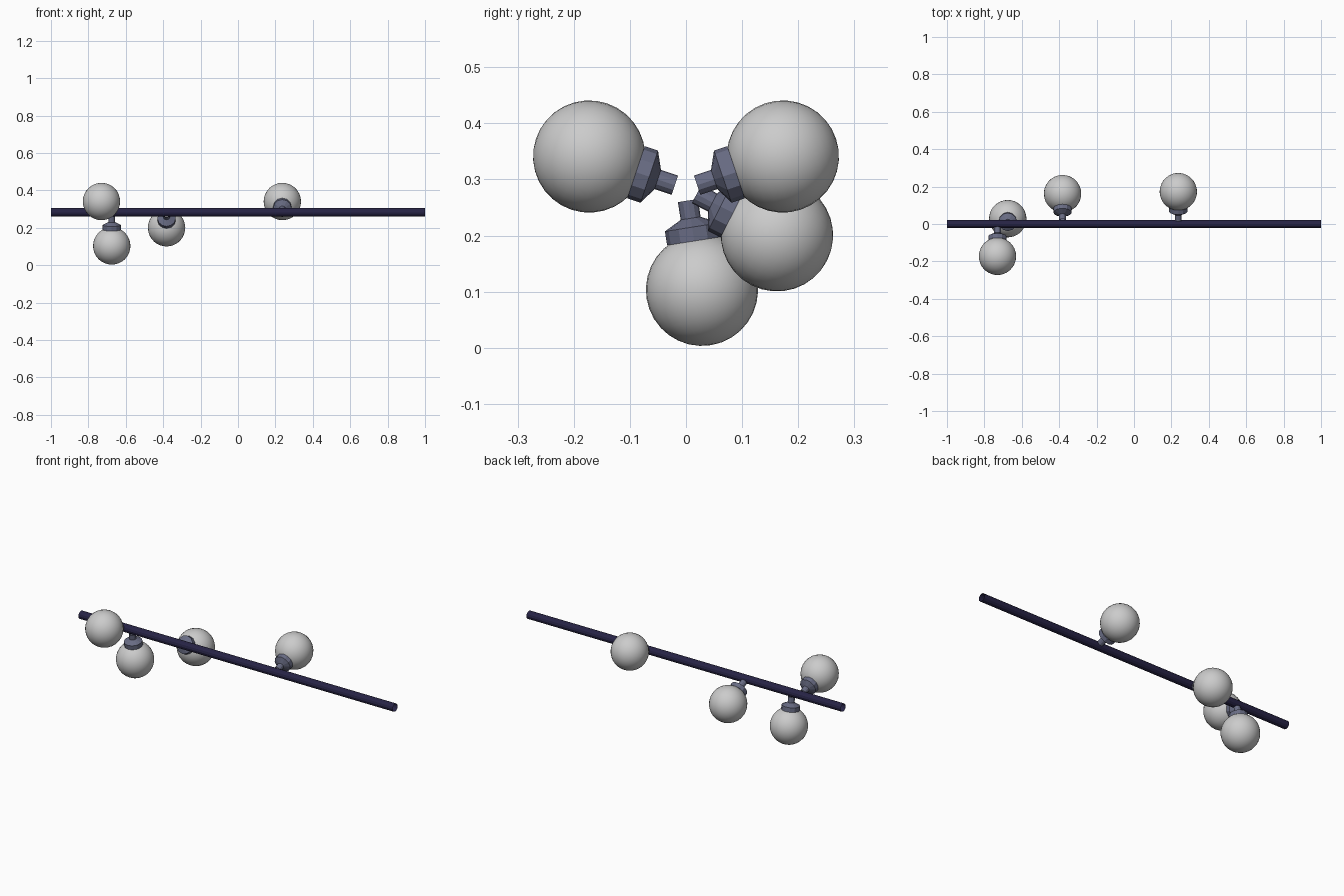
import bpy, bmesh
from math import radians, cos, sin, pi
from mathutils import Matrix, Vector

if "Cube" in bpy.data.objects:
    bpy.data.objects.remove(bpy.data.objects["Cube"])

ROD_Z = 0.283


def material(name, color):
    m = bpy.data.materials.new(name)
    m.diffuse_color = (*color, 1)
    m.use_nodes = True
    m.node_tree.nodes["Principled BSDF"].inputs["Base Color"].default_value = m.diffuse_color
    return m


def lathe(name, profile, sides, matrix, mat=None, smooth=False):
    """Revolve (radius, height) points around local z, leaving the ends open."""
    bm = bmesh.new()
    rings = [[bm.verts.new((r * cos(2 * pi * i / sides), r * sin(2 * pi * i / sides), h))
              for i in range(sides)] for r, h in profile]
    for a, b in zip(rings, rings[1:]):
        for i in range(sides):
            j = (i + 1) % sides
            bm.faces.new((a[i], a[j], b[j], b[i])).smooth = smooth
    mesh = bpy.data.meshes.new(name)
    bm.to_mesh(mesh)
    bm.free()
    ob = bpy.data.objects.new(name, mesh)
    ob.matrix_world = matrix
    bpy.context.collection.objects.link(ob)
    if mat:
        mesh.materials.append(mat)
    return ob


def globe(name, matrix):
    bm = bmesh.new()
    bmesh.ops.create_uvsphere(bm, u_segments=32, v_segments=16, radius=0.1)
    for f in bm.faces:
        f.smooth = True
    mesh = bpy.data.meshes.new(name)
    bm.to_mesh(mesh)
    bm.free()
    ob = bpy.data.objects.new(name, mesh)
    ob.matrix_world = matrix @ Matrix.Translation((0, 0, 0.182))
    bpy.context.collection.objects.link(ob)


navy = material("rod_navy", (0.02, 0.017, 0.06))
slate = material("socket_slate", (0.14, 0.15, 0.23))

# Open-ended rod along x
lathe("rod", [(0.0225, -1), (0.0225, 1)], 12,
      Matrix.Translation((0, 0, ROD_Z)) @ Matrix.Rotation(pi / 2, 4, 'Y'), navy)

# Lamps: position along the rod and angle around it (0 = back, 90 = up)
socket = [(0.018, 0.021), (0.018, 0.053), (0.049, 0.069), (0.049, 0.094)]
for n, (x, angle) in enumerate([(-0.73, 161.5), (-0.675, -81), (-0.382, -27), (0.237, 18.5)], 1):
    a = radians(angle)
    aim = Vector((0, cos(a), sin(a))).to_track_quat('Z', 'X').to_matrix().to_4x4()
    place = Matrix.Translation((x, 0, ROD_Z)) @ aim
    lathe(f"socket_{n}", socket, 12, place, slate)
    globe(f"bulb_{n}", place)
